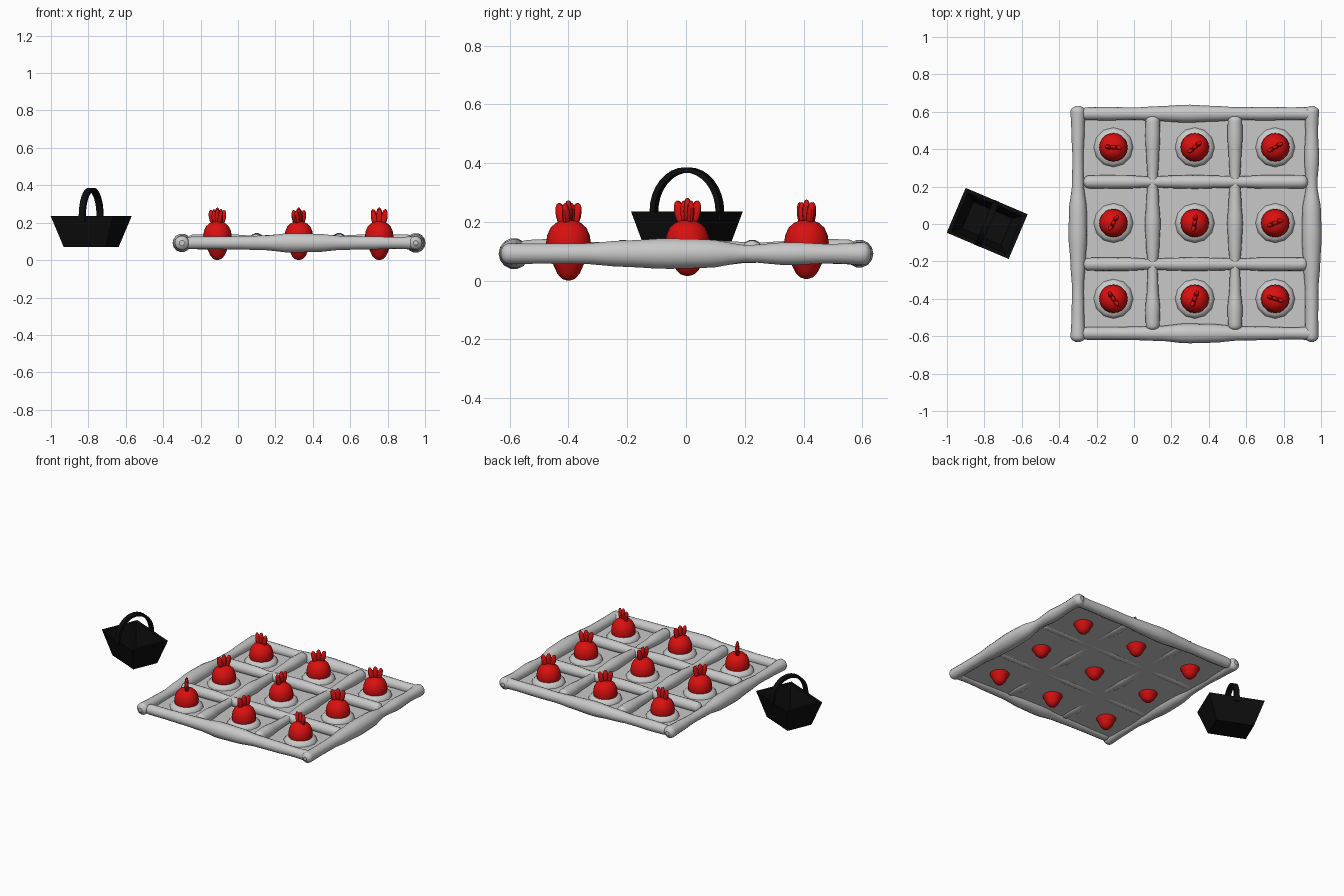
import bpy, bmesh, math
from mathutils import Vector, Matrix

if "Cube" in bpy.data.objects:
    bpy.data.objects.remove(bpy.data.objects["Cube"])


def material(name, rgb):
    m = bpy.data.materials.new(name)
    m.diffuse_color = (*rgb, 1)
    m.use_nodes = True
    m.node_tree.nodes["Principled BSDF"].inputs["Base Color"].default_value = m.diffuse_color
    return m


GREY = material("light grey", (0.58, 0.58, 0.58))
RED = material("red", (0.70, 0.005, 0.005))
BLACK = material("black", (0.004, 0.004, 0.004))


def finish(bm, name, mat, smooth=True):
    bmesh.ops.recalc_face_normals(bm, faces=bm.faces)
    me = bpy.data.meshes.new(name)
    bm.to_mesh(me)
    bm.free()
    me.materials.append(mat)
    ob = bpy.data.objects.new(name, me)
    bpy.context.collection.objects.link(ob)
    if smooth:
        bpy.ops.object.select_all(action='DESELECT')
        ob.select_set(True)
        bpy.context.view_layer.objects.active = ob
        bpy.ops.object.shade_smooth_by_angle(angle=math.radians(40))
    return ob


def loft(bm, rings):
    """Skin closed rings of points and cap both ends."""
    rows = [[bm.verts.new(p) for p in r] for r in rings]
    n = len(rows[0])
    for a, b in zip(rows, rows[1:]):
        for i in range(n):
            j = (i + 1) % n
            bm.faces.new((a[i], a[j], b[j], b[i]))
    bm.faces.new(rows[0])
    bm.faces.new(rows[-1])


def lumpy_rail(name, start, end, radii, sides=14, steps=40):
    """Uneven rounded bar whose radius eases between the given values."""
    a, b = Vector(start), Vector(end)
    d = (b - a).normalized()
    side = d.cross(Vector((0, 0, 1)))
    rings = []
    length = (b - a).length
    for k in range(steps + 1):
        t = 0.5 - 0.5 * math.cos(math.pi * k / steps)
        f = t * (len(radii) - 1)
        i = min(int(f), len(radii) - 2)
        u = f - i
        u = u * u * (3 - 2 * u)
        r = radii[i] * (1 - u) + radii[i + 1] * u
        cap = min(t, 1 - t) * length / 0.025
        if cap < 1:
            r *= math.sqrt(max(0.12, 1 - (1 - cap) ** 2))
        c = a.lerp(b, t)
        rings.append([c + side * r * math.cos(q) + Vector((0, 0, r * math.sin(q)))
                      for q in (math.tau * s / sides for s in range(sides))])
    bm = bmesh.new()
    loft(bm, rings)
    return finish(bm, name, GREY)


# Outer frame
Z = 0.092
lumpy_rail("frame_left", (-0.30, -0.63, Z), (-0.30, 0.63, Z),
           [.040, .034, .031, .040, .050, .048, .032, .029, .035, .040])
lumpy_rail("frame_right", (0.95, -0.63, Z), (0.95, 0.63, Z),
           [.036, .035, .036, .046, .053, .050, .030, .040, .034, .040])
lumpy_rail("frame_front", (-0.28, -0.585, Z), (0.98, -0.585, Z),
           [.034, .034, .036, .040, .053, .050, .038, .036, .032, .036])
lumpy_rail("frame_back", (-0.28, 0.59, Z), (0.98, 0.59, Z),
           [.034, .036, .033, .040, .048, .042, .034, .036, .034, .036])

# Inner dividers
Z = 0.103
for i, x in enumerate((0.10, 0.54)):
    lumpy_rail(f"divider_long_{i}", (x, -0.57, Z), (x, 0.58, Z),
               [.036, .040, .030, .026, .036, .042, .034, .027, .033, .040, .038])
for i, y in enumerate((-0.215, 0.225)):
    lumpy_rail(f"divider_cross_{i}", (-0.27, y, Z), (0.93, y, Z),
               [.034, .036, .035, .028, .034, .037, .033, .030, .036, .036, .035])

# Thin soil bed
bm = bmesh.new()
bmesh.ops.create_cube(bm, size=1, matrix=Matrix.Translation((0.325, 0, 0.077))
                      @ Matrix.Diagonal((1.25, 1.18, 0.006, 1)))
finish(bm, "soil_bed", GREY, False)

# Round body with a tapered root tip: (radius, height)
BODY = [(.004, 0), (.022, .006), (.038, .024), (.052, .055), (.066, .083), (.074, .108),
        (.076, .130), (.072, .156), (.061, .180), (.044, .196), (.022, .205), (.004, .207)]


def turn(bm, profile, x, y, sides):
    loft(bm, [[(x + r * math.cos(math.tau * s / sides), y + r * math.sin(math.tau * s / sides), z)
               for s in range(sides)] for r, z in profile])


ANGLES = [[-62, 62, -25], [52, 72, 15], [-12, 32, 22]]
for row, y in enumerate((-0.40, 0.005, 0.41)):
    for col, x in enumerate((-0.11, 0.325, 0.755)):
        tag = f"{row}_{col}"
        # Low mound of soil
        bm = bmesh.new()
        turn(bm, [(.106, .078), (.103, .090), (.090, .104), (.062, .110)], x, y, 12)
        finish(bm, "mound_" + tag, GREY)
        # Root body
        drop = (0, 0.016, 0.006)[row]
        bm = bmesh.new()
        turn(bm, [(r, z + drop * max(0, 1 - z / 0.1)) for r, z in BODY], x, y, 20)
        finish(bm, "root_" + tag, RED)
        # Fan of three upright leaves
        bm = bmesh.new()
        base = Matrix.Translation((x, y, 0.185 + drop * 0.5)) @ Matrix.Rotation(
            math.radians(ANGLES[row][col]), 4, 'Z')
        for k in (-1, 0, 1):
            m = (base @ Matrix.Translation((k * 0.018, k * 0.004, 0))
                 @ Matrix.Rotation(k * 0.24, 4, 'Y')
                 @ Matrix.Translation((0, 0, 0.037 if k else 0.044))
                 @ Matrix.Diagonal((0.018, 0.013, 0.045, 1)))
            bmesh.ops.create_uvsphere(bm, u_segments=10, v_segments=8, radius=1, matrix=m)
        finish(bm, "leaves_" + tag, RED)

# Tapered open basket
PLACE = Matrix.Translation((-0.785, 0.003, 0)) @ Matrix.Rotation(math.radians(-23), 4, 'Z')


def rect(w, d, z):
    return [PLACE @ Vector((sx * w / 2, sy * d / 2, z))
            for sx, sy in ((-1, -1), (1, -1), (1, 1), (-1, 1))]


bm = bmesh.new()
loft(bm, [rect(.245, .175, .07), rect(.36, .26, .235), rect(.32, .22, .235), rect(.225, .155, .085)])
finish(bm, "basket", BLACK, False)

# Arched strap handle across the short side
bm = bmesh.new()
rings = []
for k in range(-2, 19):
    q = math.pi * min(max(k, 0), 16) / 16
    z = 0.235 - (0.03 if k in (-2, 18) else 0)
    rings.append([PLACE @ Vector((sx * 0.017, -math.cos(q) * (0.122 + o), z + math.sin(q) * (0.142 + o)))
                  for sx, o in ((-1, -.009), (1, -.009), (1, .009), (-1, .009))])
del rings[1], rings[-2]
loft(bm, rings)
finish(bm, "basket_handle", BLACK)
